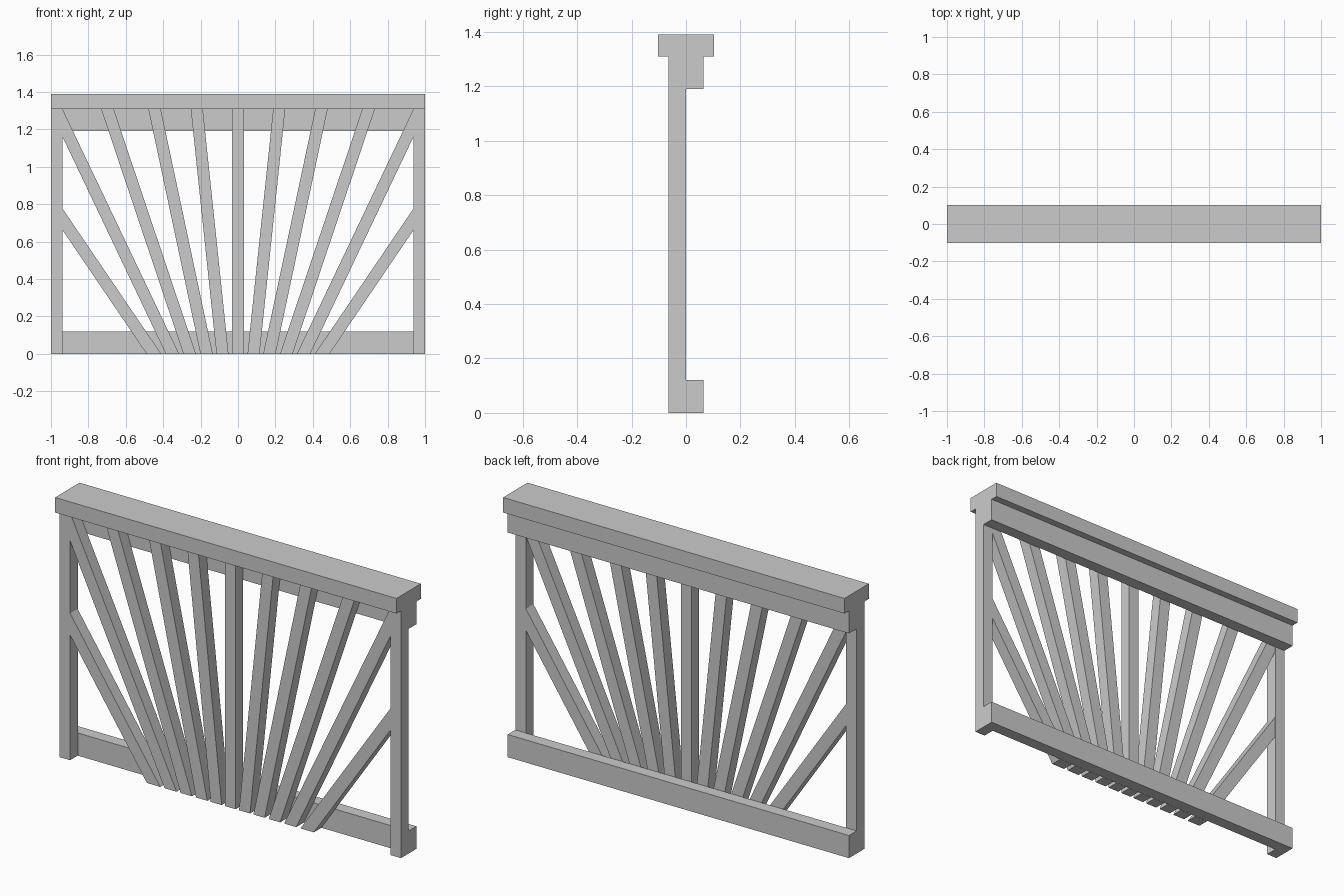
import bpy, bmesh

if "Cube" in bpy.data.objects:
    bpy.data.objects.remove(bpy.data.objects["Cube"])

HALF = 1.0        # half length of the panel
POST_IN = 0.939   # inner face of the end posts
TOP = 1.31        # underside of the handrail
T = 0.064         # timber thickness


def prism(name, profile, y0, y1):
    """Extrude an (x, z) outline along y."""
    bm = bmesh.new()
    face = bm.faces.new([bm.verts.new((x, y0, z)) for x, z in profile])
    ext = bmesh.ops.extrude_face_region(bm, geom=[face])
    for v in ext["geom"]:
        if isinstance(v, bmesh.types.BMVert):
            v.co.y = y1
    bmesh.ops.recalc_face_normals(bm, faces=bm.faces)
    mesh = bpy.data.meshes.new(name)
    bm.to_mesh(mesh)
    bm.free()
    obj = bpy.data.objects.new(name, mesh)
    bpy.context.collection.objects.link(obj)
    return obj


def rect(x0, x1, z0, z1):
    return [(x0, z0), (x1, z0), (x1, z1), (x0, z1)]


# Handrail cap and the two rails behind the bars
prism("handrail", rect(-HALF, HALF, TOP, 1.39), -0.102, 0.102)
prism("top_rail", rect(-HALF, HALF, 1.19, TOP), 0, T)
prism("bottom_rail", rect(-HALF, HALF, 0, 0.12), 0, T)

# Upright centre bar
prism("centre_bar", rect(-0.031, 0.031, 0, TOP), -T, -0.001)

# Sunburst bars on the right: bottom inner x, bottom outer x, slope dx/dz
bars = [(0.051, 0.115, 0.105), (0.135, 0.201, 0.2126), (0.225, 0.292, 0.336),
        (0.315, 0.386, 0.476), (0.411, 0.489, 0.679)]

for side, s in (("left", -1), ("right", 1)):
    # End post
    prism(f"{side}_post", rect(s * POST_IN, s * HALF, 0, TOP), -T, 0)
    # Slanted bars, cut off flush at the handrail or at the post
    for i, (a, b, k) in enumerate(bars, 1):
        if b + k * TOP < POST_IN:
            ends = [(b + k * TOP, TOP), (a + k * TOP, TOP)]
        else:
            ends = [(POST_IN, (POST_IN - b) / k), (POST_IN, min(TOP, (POST_IN - a) / k))]
        outline = [(a, 0), (b, 0)] + ends
        prism(f"{side}_slanted_bar_{i}", [(s * x, z) for x, z in outline], -T, -0.001)
